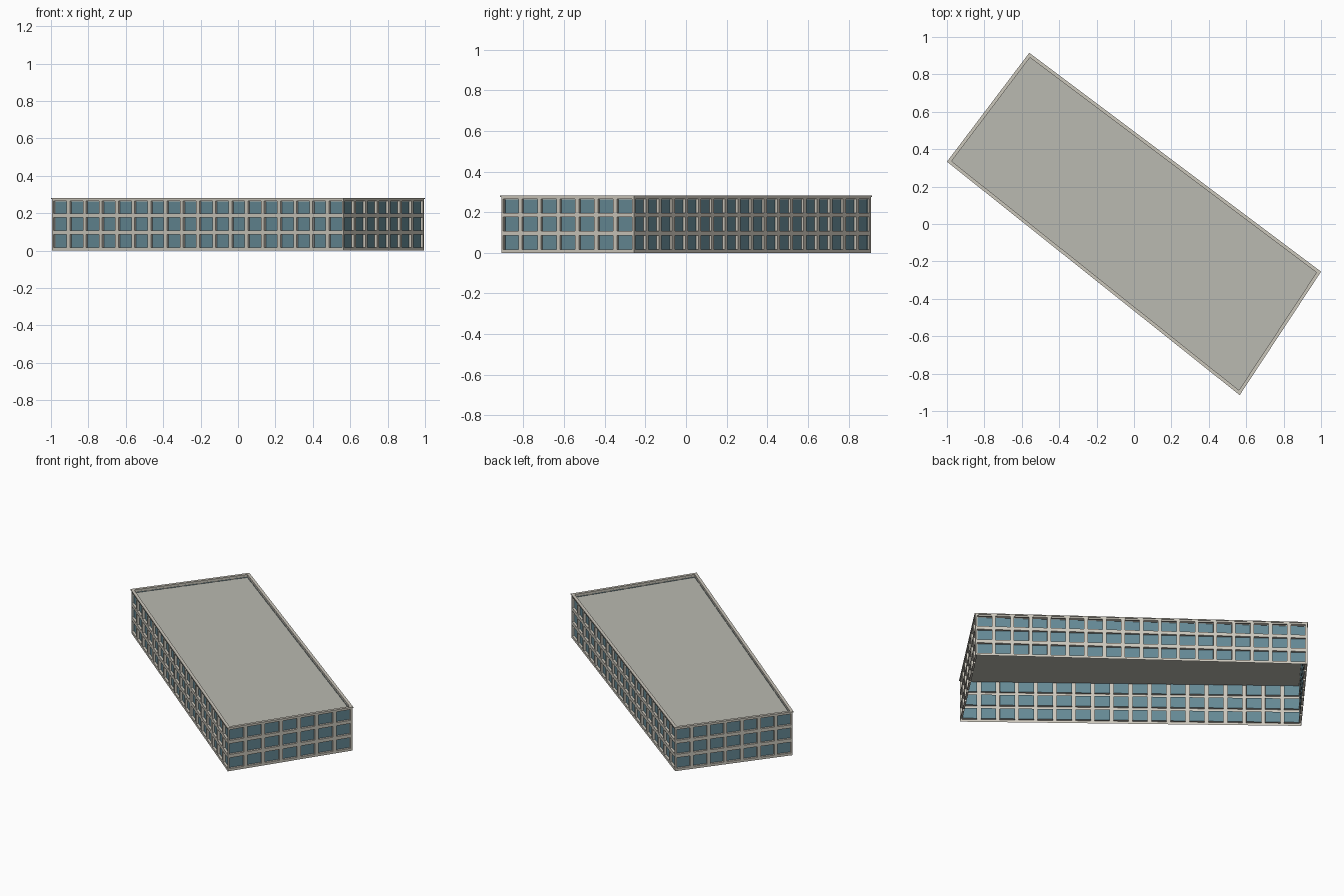
import bpy, bmesh
from mathutils import Vector

if "Cube" in bpy.data.objects:
    bpy.data.objects.remove(bpy.data.objects["Cube"], do_unlink=True)


def material(name, rgb):
    m = bpy.data.materials.new(name)
    m.use_nodes = True
    m.diffuse_color = (*rgb, 1)
    m.node_tree.nodes["Principled BSDF"].inputs["Base Color"].default_value = (*rgb, 1)
    return m


concrete = material("warm concrete", (0.60, 0.57, 0.50))
glass = material("blue grey glass", (0.13, 0.25, 0.30))
roofing = material("roof grey", (0.49, 0.49, 0.44))

# Plan corners, counter-clockwise from the left
corners = [Vector(p) for p in ((-1, 0.333), (0.565, -0.915), (1, -0.255), (-0.56, 0.915))]
TOP, ROOF, RECESS = 0.282, 0.262, 0.014
SILLS, WINDOW_HEIGHT, WINDOW_SHARE = (0.016, 0.107, 0.197), 0.069, 0.8


def inset(d):
    """Plan outline moved inward by d."""
    out = []
    for i, p in enumerate(corners):
        a = (corners[i - 1] - p).normalized()
        b = (corners[(i + 1) % 4] - p).normalized()
        out.append(p + (a + b) * d / abs(a.cross(b)))
    return out


def finish(name, bm, mats):
    bmesh.ops.remove_doubles(bm, verts=bm.verts, dist=0.0001)
    mesh = bpy.data.meshes.new(name)
    bm.to_mesh(mesh)
    bm.free()
    for m in mats:
        mesh.materials.append(m)
    ob = bpy.data.objects.new(name, mesh)
    bpy.context.collection.objects.link(ob)
    return ob


def facade(name, a, b, columns):
    """Wall sheet from a to b with a grid of recessed windows."""
    bm = bmesh.new()
    along = b - a
    inward = Vector((-along.y, along.x)).normalized()

    def point(t, z, depth=0):
        p = a + along * t + inward * depth
        return bm.verts.new((p.x, p.y, z))

    # Grid lines at every window edge
    ts, zs = [0], [0]
    for c in range(columns):
        ts += [(c + 0.5 + s * WINDOW_SHARE / 2) / columns for s in (-1, 1)]
    for z in SILLS:
        zs += [z, z + WINDOW_HEIGHT]
    ts.append(1)
    zs.append(TOP - 0.003)

    for i, (t0, t1) in enumerate(zip(ts, ts[1:])):
        for j, (z0, z1) in enumerate(zip(zs, zs[1:])):
            loop = [(t0, z0), (t1, z0), (t1, z1), (t0, z1)]
            if not (i % 2 and j % 2):
                bm.faces.new([point(*q) for q in loop])
                continue
            # Pane and its four reveals
            bm.faces.new([point(*q, RECESS) for q in loop]).material_index = 1
            for q, r in zip(loop, loop[1:] + loop[:1]):
                bm.faces.new([point(*q), point(*r), point(*r, RECESS), point(*q, RECESS)])
    return finish(name, bm, [concrete, glass])


walls = inset(0.004)
sides = (("front_facade", 18), ("left_end_facade", 7), ("back_facade", 18), ("right_end_facade", 7))
for i, (name, columns) in enumerate(sides):
    facade(name, walls[i], walls[(i + 1) % 4], columns)

# Flat roof set below the parapet
bm = bmesh.new()
bm.faces.new([bm.verts.new((p.x, p.y, ROOF)) for p in inset(0.016)])
finish("roof", bm, [roofing])

# Parapet with a slim projecting coping, as a profile carried round the plan
bm = bmesh.new()
profile = [(0.004, TOP - 0.006), (0, TOP - 0.006), (0, TOP), (0.018, TOP),
           (0.018, TOP - 0.006), (0.016, TOP - 0.006), (0.016, ROOF)]
rings = [[bm.verts.new((p.x, p.y, z)) for p in inset(d)] for d, z in profile]
for r, s in zip(rings, rings[1:]):
    for i in range(4):
        k = (i + 1) % 4
        bm.faces.new([r[i], r[k], s[k], s[i]])
bmesh.ops.recalc_face_normals(bm, faces=bm.faces)
top = max(bm.faces, key=lambda f: f.calc_center_median().z)
if top.normal.z < 0:
    bmesh.ops.reverse_faces(bm, faces=bm.faces)
finish("parapet", bm, [concrete])
